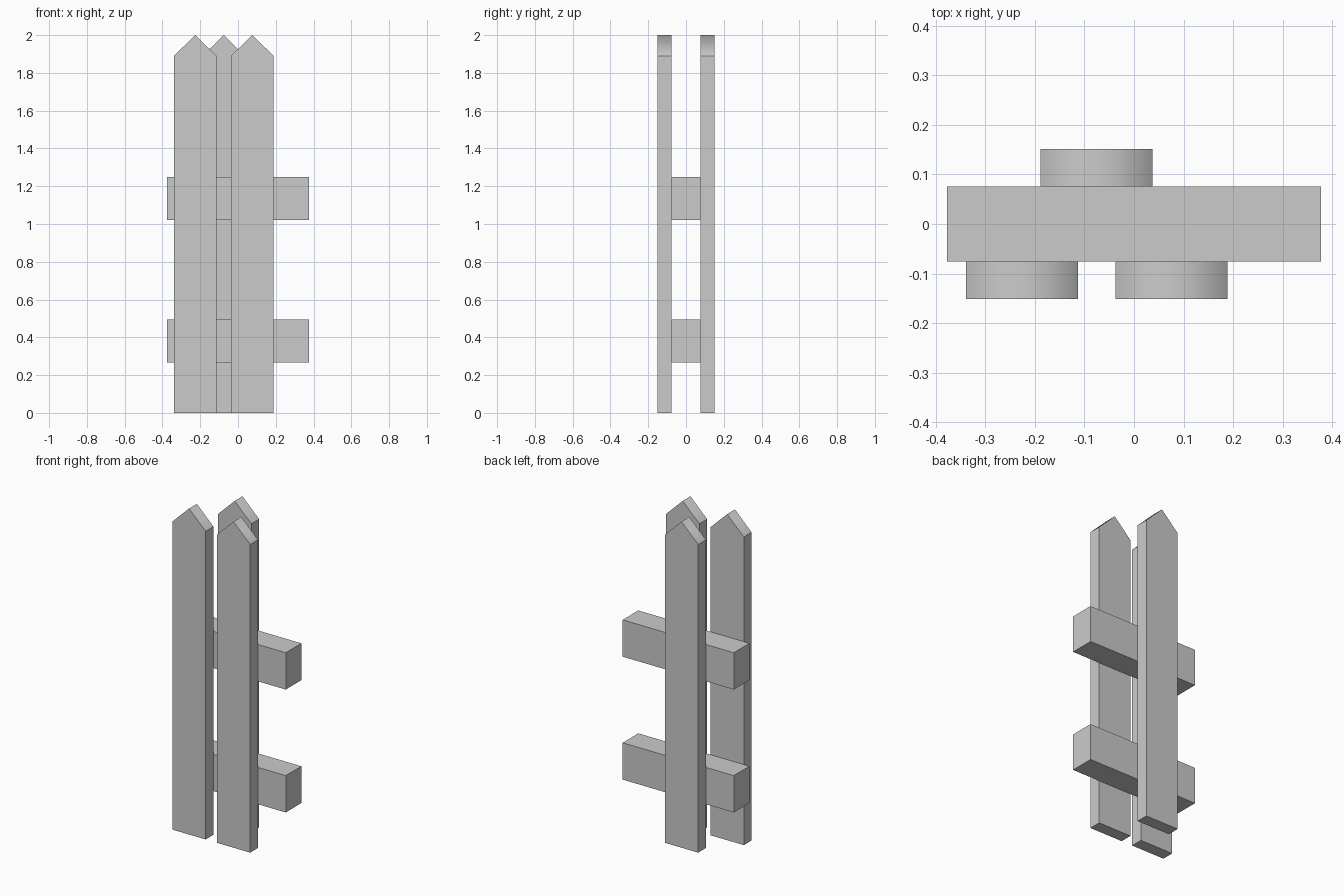
import bpy
import bmesh

if "Cube" in bpy.data.objects:
    bpy.data.objects.remove(bpy.data.objects["Cube"])


def prism(name, profile, y0, y1, smooth_tip=False):
    """Extrude an (x, z) outline from y0 to y1."""
    bm = bmesh.new()
    face = bm.faces.new([bm.verts.new((x, y0, z)) for x, z in profile])
    ext = bmesh.ops.extrude_face_region(bm, geom=[face], use_keep_orig=True)
    moved = [g for g in ext["geom"] if isinstance(g, bmesh.types.BMVert)]
    bmesh.ops.translate(bm, verts=moved, vec=(0, y1 - y0, 0))
    bmesh.ops.recalc_face_normals(bm, faces=bm.faces)
    if smooth_tip:
        # Only the two sloping tip faces blend into each other
        for f in bm.faces:
            f.smooth = abs(f.normal.y) < 0.1 and 0.3 < f.normal.z < 0.95
    mesh = bpy.data.meshes.new(name)
    bm.to_mesh(mesh)
    bm.free()
    obj = bpy.data.objects.new(name, mesh)
    bpy.context.collection.objects.link(obj)
    return obj


def picket(name, x, y0, y1):
    w, shoulder, tip = 0.113, 1.89, 2.0
    prism(name, [(x - w, 0), (x + w, 0), (x + w, shoulder),
                 (x, tip), (x - w, shoulder)], y0, y1, True)


# Horizontal rails
for name, z0, z1 in (("lower_rail", 0.268, 0.494), ("upper_rail", 1.022, 1.248)):
    prism(name, [(-0.377, z0), (0.377, z0), (0.377, z1), (-0.377, z1)],
          -0.0755, 0.0755)

# Pointed pickets, two in front and one behind
picket("front_left_picket", -0.2265, -0.151, -0.0755)
picket("front_right_picket", 0.0755, -0.151, -0.0755)
picket("back_picket", -0.0755, 0.0755, 0.151)
